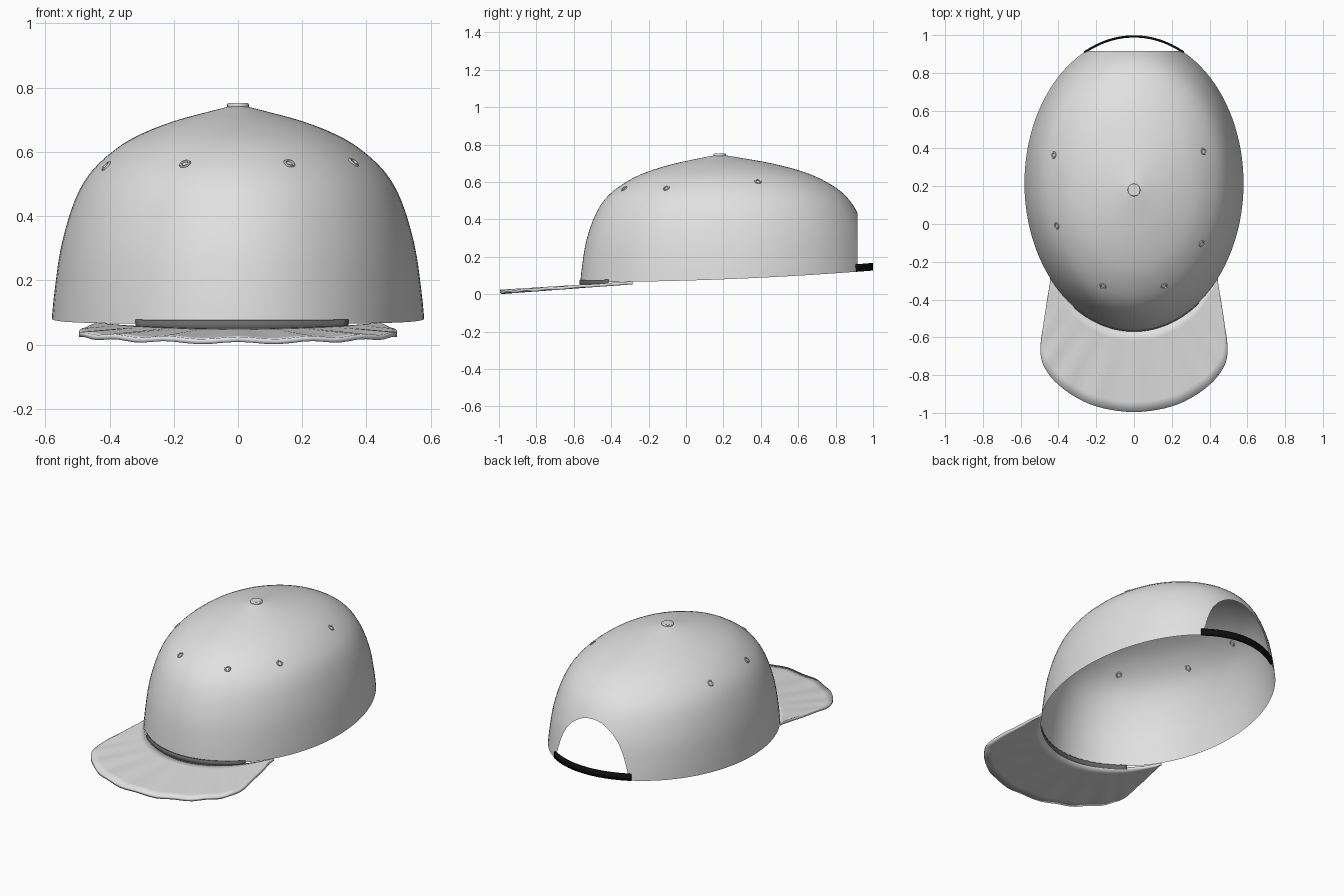
import bpy, bmesh, math
from mathutils import Vector
from mathutils.bvhtree import BVHTree

cube = bpy.data.objects.get("Cube")
if cube:
    bpy.data.objects.remove(cube)

RX, RY, CY, APEX_Y, TOP = 0.58, 0.78, 0.215, 0.18, 0.742


def material(name, value):
    m = bpy.data.materials.new(name)
    m.use_nodes = True
    color = (value, value, value, 1)
    m.diffuse_color = color
    m.node_tree.nodes["Principled BSDF"].inputs["Base Color"].default_value = color
    return m


fabric = material("light grey fabric", 0.75)
shadow = material("dark grey band", 0.14)
black = material("black strap", 0.005)


def finish(obj, mat, angle=40):
    obj.data.materials.append(mat)
    bpy.ops.object.select_all(action='DESELECT')
    obj.select_set(True)
    bpy.context.view_layer.objects.active = obj
    bpy.ops.object.shade_smooth_by_angle(angle=math.radians(angle))
    return obj


def sheet(rows, closed=False):
    """Skin a list of equally long point rows into a bmesh."""
    bm = bmesh.new()
    grid = [[bm.verts.new(p) for p in row] for row in rows]
    n = len(rows[0])
    for a, b in zip(grid, grid[1:]):
        for i in range(n if closed else n - 1):
            j = (i + 1) % n
            bm.faces.new((a[i], a[j], b[j], b[i]))
    bmesh.ops.remove_doubles(bm, verts=bm.verts, dist=0.0005)
    bmesh.ops.recalc_face_normals(bm, faces=bm.faces)
    return bm


def to_object(name, bm, mat, thickness=0):
    me = bpy.data.meshes.new(name)
    bm.to_mesh(me)
    obj = bpy.data.objects.new(name, me)
    bpy.context.collection.objects.link(obj)
    finish(obj, mat)
    if thickness:
        mod = obj.modifiers.new("thickness", 'SOLIDIFY')
        mod.thickness, mod.offset = thickness, 0
    return obj


def smooth_path(pts, steps):
    """Catmull-Rom curve through the points."""
    p = [Vector(q) for q in pts]
    p = [2 * p[0] - p[1]] + p + [2 * p[-1] - p[-2]]
    out = []
    for a, b, c, d in zip(p, p[1:], p[2:], p[3:]):
        for k in range(steps):
            t = k / steps
            out.append(0.5 * (2 * b + (c - a) * t + (2 * a - 5 * b + 4 * c - d) * t * t
                              + (3 * b - a - 3 * c + d) * t ** 3))
    return out + [p[-2]]


def rim_height(y):
    return 0.065 + 0.057 * ((y + 0.565) / 1.5) ** 2


def rim_point(a, grow=0.0):
    return (RX + grow) * math.cos(a), CY + (RY + grow) * math.sin(a)


# Crown: egg-shaped dome with six shallow panels, cut flat at the back
profile = smooth_path([(1, 0), (0.985, 0.13), (0.95, 0.34), (0.88, 0.55), (0.79, 0.69),
                       (0.655, 0.8), (0.52, 0.87), (0.345, 0.93), (0.17, 0.972),
                       (0.04, 1), (0.001, 1)], 3)
rows = []
for s, h in profile:
    row = []
    for k in range(96):
        a = math.tau * k / 96
        r = s * (1 + 0.02 * h * (1 - h) * abs(math.sin(3 * a)))
        y = APEX_Y + (CY - APEX_Y) * s + RY * r * math.sin(a)
        base = rim_height(CY + RY * math.sin(a))
        row.append((RX * r * math.cos(a), y, base + (TOP - base) * h))
    rows.append(row)
crown = sheet(rows, closed=True)
bmesh.ops.bisect_plane(crown, geom=crown.verts[:] + crown.edges[:] + crown.faces[:],
                       plane_co=(0, 0.917, 0), plane_no=(0, 1, 0), clear_outer=True)
tree = BVHTree.FromBMesh(crown)
to_object("crown", crown, fabric)

# Eyelets: small rings resting on the crown
for i, (x, y) in enumerate([(-0.425, 0.365), (-0.41, -0.01), (-0.165, -0.33),
                            (0.16, -0.33), (0.36, -0.105), (0.37, 0.385)]):
    hit, normal, _, _ = tree.ray_cast(Vector((x, y, 2)), Vector((0, 0, -1)))
    bpy.ops.mesh.primitive_torus_add(
        major_segments=14, minor_segments=6, major_radius=0.014, minor_radius=0.005,
        location=hit, rotation=normal.to_track_quat('Z', 'Y').to_euler())
    ring = bpy.context.object
    ring.name = f"eyelet_{i + 1}"
    finish(ring, fabric, 60)

# Top button
bpy.ops.mesh.primitive_cylinder_add(vertices=20, radius=0.034, depth=0.016,
                                    location=(0, APEX_Y, 0.744))
button = bpy.context.object
button.name = "top_button"
bevel = button.modifiers.new("bevel", 'BEVEL')
bevel.width, bevel.segments = 0.005, 2
finish(button, fabric)

# Brim: fan between the front rim and a rounded outline, with faint folds
half = [(0.445, -0.31), (0.475, -0.5), (0.495, -0.68), (0.455, -0.79), (0.35, -0.89),
        (0.2, -0.965)]
outline = smooth_path(half + [(0, -0.995)] + [(-x, y) for x, y in reversed(half)], 5)
start = math.acos(0.445 / RX)
count = len(outline) - 1
inner = [rim_point(-start - (math.pi - 2 * start) * i / count) for i in range(count + 1)]
rows = []
for v in range(9):
    t = v / 8
    row = []
    for i, (p, q) in enumerate(zip(inner, outline)):
        x, y = Vector(p).lerp(Vector(q), t)
        fold = 0.004 * t * math.sin(i * 1.1) * math.sin(math.pi * i / count)
        row.append((x, y, 0.012 + 0.068 * (y + 1) + fold))
    rows.append(row)
to_object("brim", sheet(rows), fabric, 0.016)


# Bands following the rim: the join over the brim and the rear strap
def rim_band(name, a0, a1, grow, low, high, mat, thickness):
    arc = [math.radians(a0 + (a1 - a0) * i / 32) for i in range(33)]
    rows = []
    for z in (low, high):
        pts = [rim_point(a, grow) for a in arc]
        rows.append([(x, y, rim_height(y) + z) for x, y in pts])
    to_object(name, sheet(rows), mat, thickness)


rim_band("brim_join", 237, 306, 0.002, -0.022, 0.012, shadow, 0.006)
rim_band("rear_strap", 63, 117, -0.002, 0.0, 0.04, black, 0.012)
